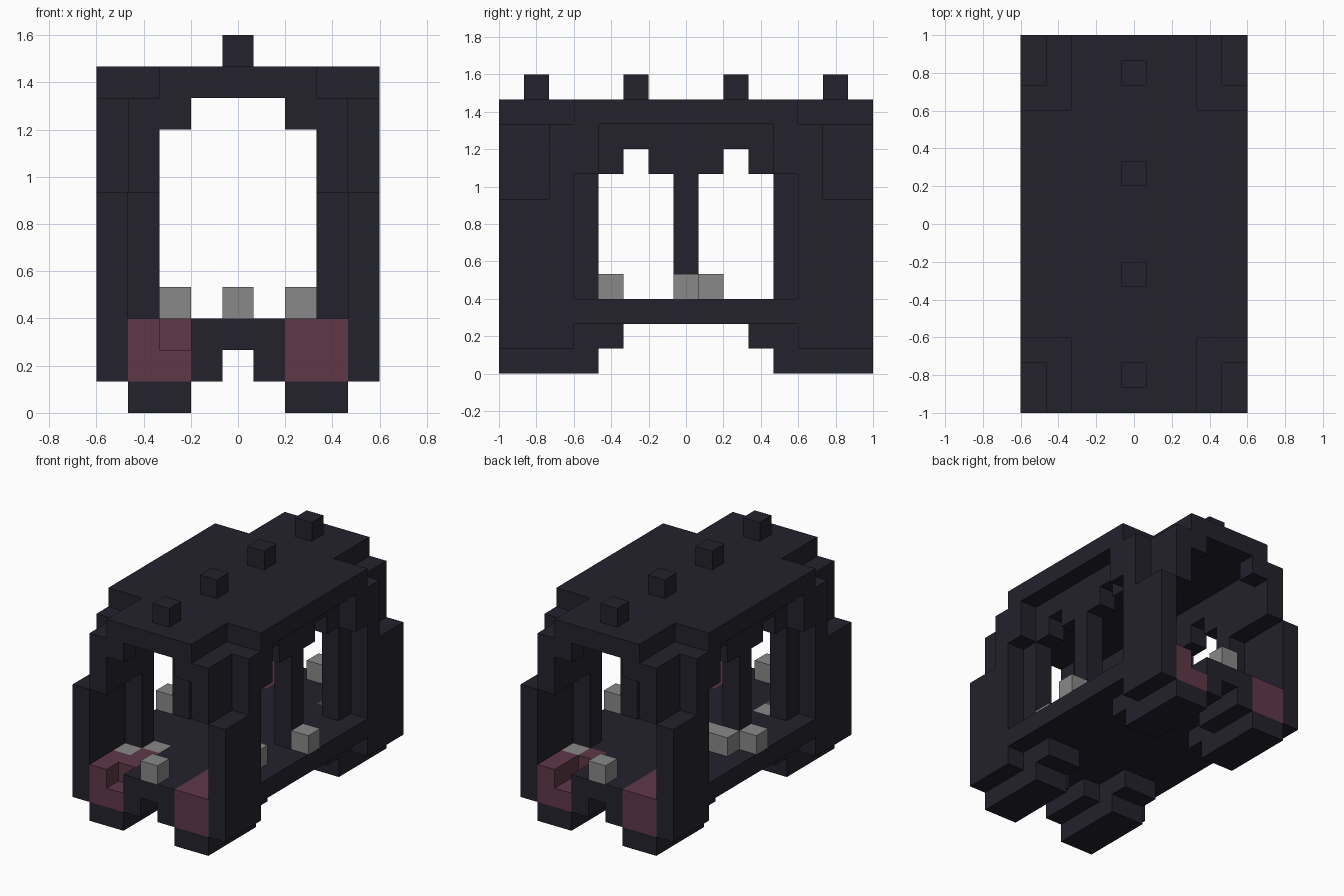
import bpy
import bmesh
from mathutils import Vector

cube = bpy.data.objects.get("Cube")
if cube:
    bpy.data.objects.remove(cube, do_unlink=True)

# The model sits on a grid of cubes: 9 wide, 15 long, 12 high
U = 2 / 15
NX, NY = 9, 15
cells = {}       # (x, y, z) -> part name
part_mat = {}    # part name -> material


def material(name, rgb):
    m = bpy.data.materials.new(name)
    m.use_nodes = True
    m.diffuse_color = (*rgb, 1)
    m.node_tree.nodes["Principled BSDF"].inputs["Base Color"].default_value = (*rgb, 1)
    return m


DARK = material("dark_slate", (0.017, 0.016, 0.026))
PINK = material("dull_rose", (0.115, 0.039, 0.064))
GREY = material("mid_grey", (0.25, 0.25, 0.25))


def box(part, mat, xs, ys, zs, mirror=""):
    """Fill a block of cells (inclusive ranges), optionally mirrored in x and y."""
    part_mat[part] = mat
    for x in range(xs[0], xs[1] + 1):
        for y in range(ys[0], ys[1] + 1):
            for z in range(zs[0], zs[1] + 1):
                for mx in {x, NX - 1 - x if "x" in mirror else x}:
                    for my in {y, NY - 1 - y if "y" in mirror else y}:
                        cells[mx, my, z] = part


def cut(x, y, z):
    cells.pop((x, y, z), None)


# Floor and stepped feet
box("floor", DARK, (0, 8), (0, 14), (2, 2))
box("feet", DARK, (1, 2), (0, 3), (0, 0), "xy")
box("feet", DARK, (0, 3), (0, 2), (1, 1), "xy")
box("feet", DARK, (1, 2), (3, 4), (1, 1), "xy")

# Corner posts and the brackets that reach up to the roof
box("corner_posts", DARK, (0, 0), (0, 2), (2, 6), "xy")
box("corner_posts", DARK, (0, 0), (2, 2), (7, 9), "xy")
box("roof_brackets", DARK, (1, 1), (0, 2), (7, 9), "xy")
box("roof_brackets", DARK, (2, 2), (0, 0), (9, 9), "xy")
box("roof_brackets", DARK, (0, 0), (3, 3), (8, 9), "xy")

# Side panels with two arched windows each
box("side_panels", DARK, (1, 1), (3, 11), (3, 9), "x")
for x in (1, 7):
    for mid in (5, 9):
        for y in range(mid - 1, mid + 2):
            for z in range(3, 8):
                cut(x, y, z)
        cut(x, mid, 8)

# Roof with cropped corners and a row of studs
box("roof", DARK, (2, 6), (0, 14), (10, 10))
box("roof", DARK, (0, 8), (3, 11), (10, 10))
for y in (1, 5, 9, 13):
    box("roof_studs", DARK, (4, 4), (y, y), (11, 11))

# Lamp blocks at the four corners, one notched at each end
box("lamp_blocks", PINK, (1, 2), (0, 2), (1, 2), "xy")
for notch in ((2, 0), (6, 14), (6, 13)):
    cut(*notch, 2)

# Grey blocks: end and side ones, ones by the windows, ones set in the floor
box("end_blocks", GREY, (4, 4), (0, 0), (3, 3), "y")
box("side_blocks", GREY, (0, 0), (7, 7), (3, 3), "x")
box("window_blocks", GREY, (6, 7), (4, 4), (3, 3))
box("window_blocks", GREY, (1, 2), (8, 8), (3, 3))
for x, y in ((1, 2), (2, 3), (7, 12)):
    box("floor_insets", GREY, (x, x), (y, y), (2, 2))


def face_corners(cell, axis, side):
    """Four corners of one cube face, wound to face outwards."""
    a, b = (axis + 1) % 3, (axis + 2) % 3
    loop = [(0, 0), (1, 0), (1, 1), (0, 1)]
    for u, v in loop if side else reversed(loop):
        p = list(cell)
        p[axis] += side
        p[a] += u
        p[b] += v
        yield tuple(p)


# One clean mesh per part, keeping only the exposed faces
for part, mat in part_mat.items():
    bm = bmesh.new()
    verts = {}
    for cell, owner in cells.items():
        if owner != part:
            continue
        for axis in range(3):
            for side in (0, 1):
                near = list(cell)
                near[axis] += 2 * side - 1
                if tuple(near) in cells:
                    continue
                corners = []
                for p in face_corners(cell, axis, side):
                    if p not in verts:
                        pos = Vector((p[0] - NX / 2, p[1] - NY / 2, p[2])) * U
                        verts[p] = bm.verts.new(pos)
                    corners.append(verts[p])
                bm.faces.new(corners)
    bmesh.ops.dissolve_limit(bm, angle_limit=0.01, verts=bm.verts, edges=bm.edges)
    mesh = bpy.data.meshes.new(part)
    bm.to_mesh(mesh)
    bm.free()
    mesh.materials.append(mat)
    bpy.context.collection.objects.link(bpy.data.objects.new(part, mesh))
